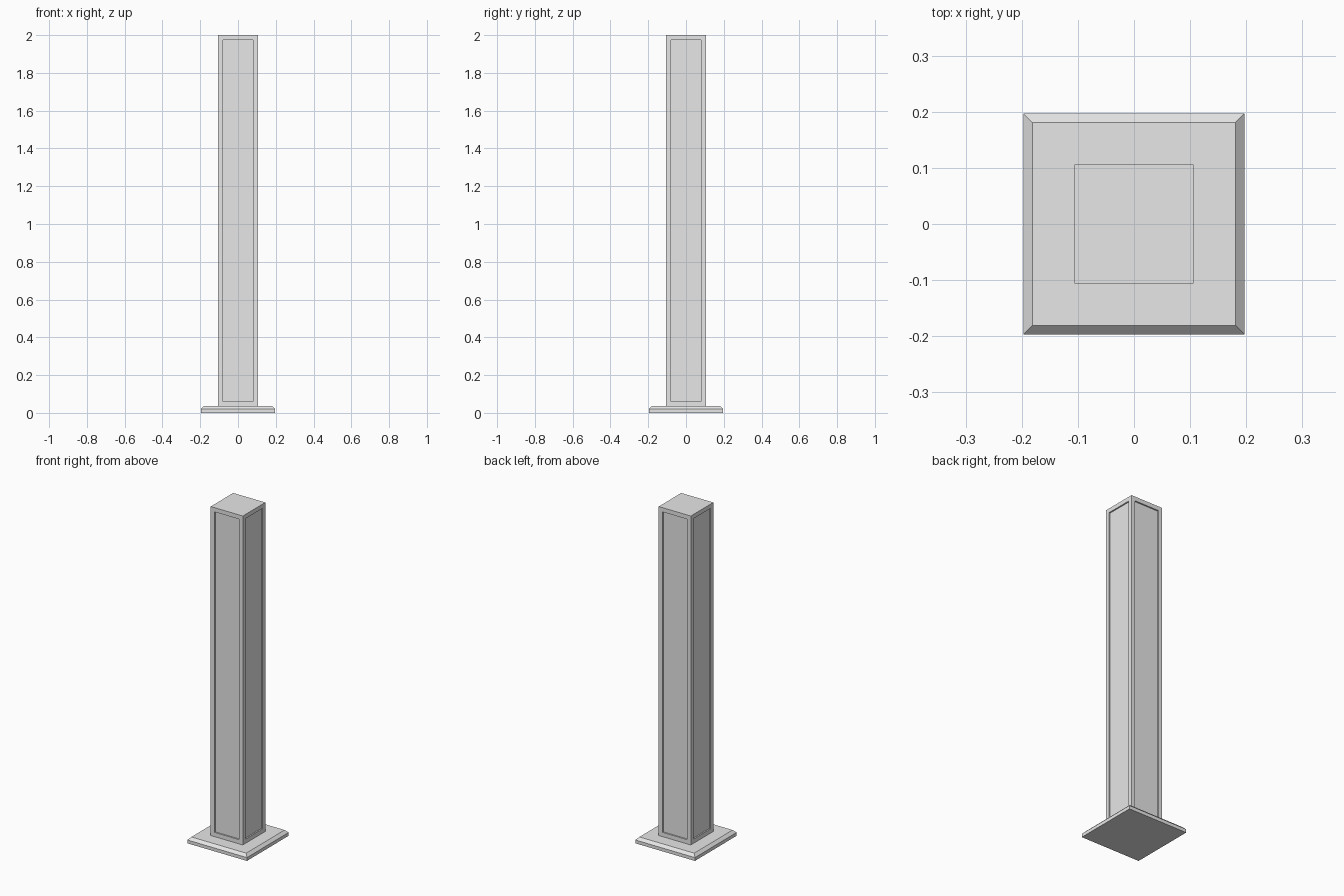
import bpy
import bmesh

cube = bpy.data.objects.get("Cube")
if cube:
    bpy.data.objects.remove(cube, do_unlink=True)

BASE_HALF, BASE_TOP_HALF = 0.197, 0.181
BASE_EDGE, BASE_TOP = 0.02, 0.036
SHAFT_HALF, HEIGHT = 0.106, 2.0
PANEL_MARGIN, PANEL_DEPTH = 0.036, 0.008

grey = bpy.data.materials.new("light_grey")
grey.use_nodes = True
colour = (0.8, 0.8, 0.8, 1.0)
grey.diffuse_color = colour
grey.node_tree.nodes["Principled BSDF"].inputs["Base Color"].default_value = colour


def square_stack(bm, levels):
    """Closed solid through square sections given as (half width, z)."""
    rings = [[bm.verts.new((sx * h, sy * h, z))
              for sx, sy in ((-1, -1), (1, -1), (1, 1), (-1, 1))]
             for h, z in levels]
    bm.faces.new(rings[0][::-1])
    bm.faces.new(rings[-1])
    for low, high in zip(rings, rings[1:]):
        for i in range(4):
            j = (i + 1) % 4
            bm.faces.new((low[i], low[j], high[j], high[i]))
    bm.normal_update()


def finish(bm, name):
    mesh = bpy.data.meshes.new(name)
    bm.to_mesh(mesh)
    bm.free()
    mesh.materials.append(grey)
    obj = bpy.data.objects.new(name, mesh)
    bpy.context.collection.objects.link(obj)


# Base plate with a chamfered top edge
bm = bmesh.new()
square_stack(bm, [(BASE_HALF, 0), (BASE_HALF, BASE_EDGE), (BASE_TOP_HALF, BASE_TOP)])
finish(bm, "base_plate")

# Square shaft with a sunken panel on each side
bm = bmesh.new()
square_stack(bm, [(SHAFT_HALF, BASE_TOP), (SHAFT_HALF, HEIGHT)])
sides = [f for f in bm.faces if abs(f.normal.z) < 0.5]
bmesh.ops.inset_individual(bm, faces=sides, thickness=PANEL_MARGIN)
# A second zero-width inset gives the recess its straight walls
bmesh.ops.inset_individual(bm, faces=sides, thickness=0.0)
for face in sides:
    offset = face.normal * -PANEL_DEPTH
    bmesh.ops.translate(bm, verts=face.verts[:], vec=offset)
finish(bm, "shaft")
